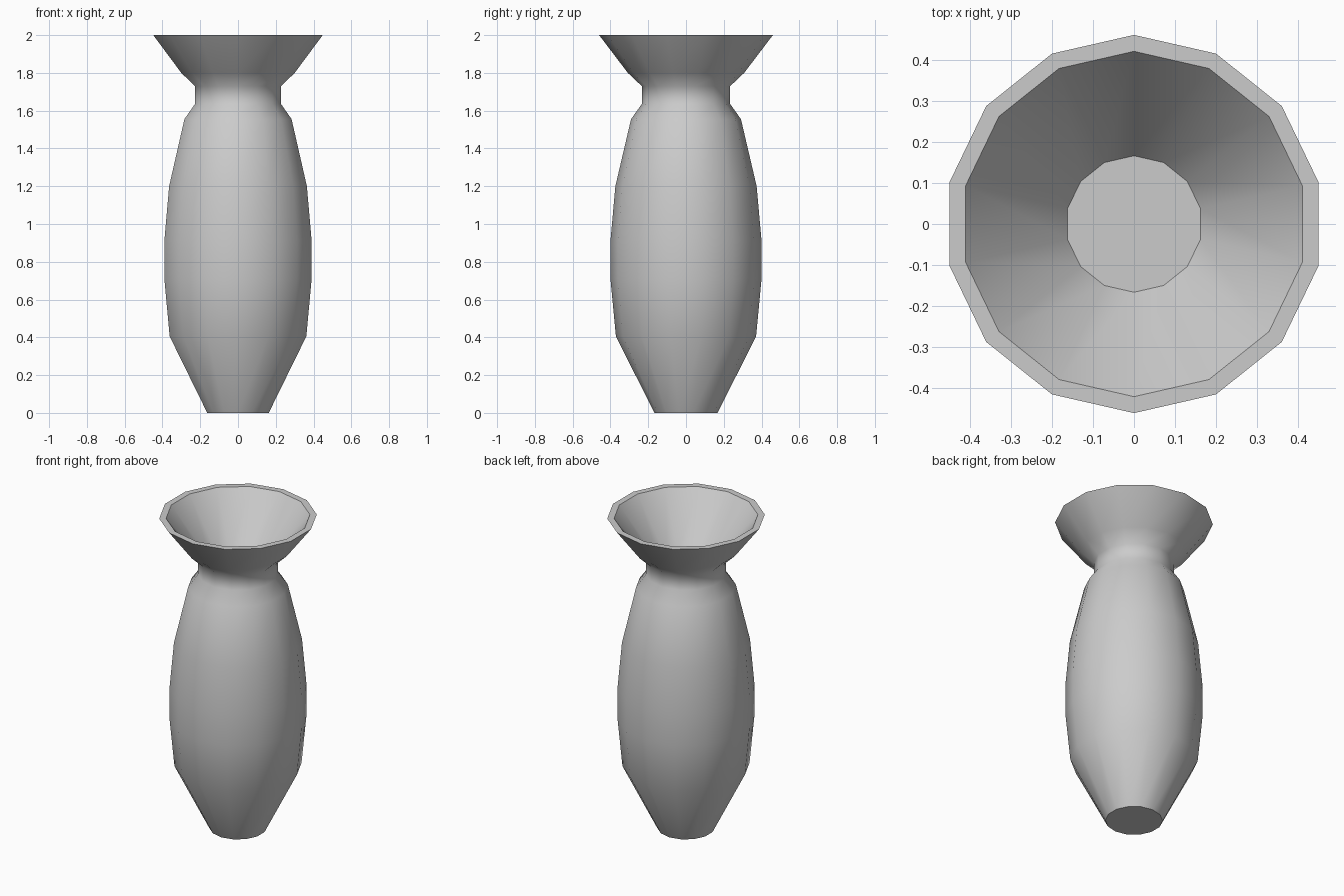
import bpy, bmesh, math

if "Cube" in bpy.data.objects:
    bpy.data.objects.remove(bpy.data.objects["Cube"])

SIDES = 14

# (radius, height) from the foot up the outside, over the rim and down into the funnel
PROFILE = [
    (0.167, 0.0), (0.371, 0.405), (0.40, 0.71), (0.40, 0.91), (0.374, 1.20),
    (0.291, 1.555), (0.234, 1.635), (0.234, 1.73), (0.308, 1.80), (0.46, 2.0),
    (0.42, 2.0), (0.166, 1.68),
]


def lathe(name, profile, sides):
    """Stack polygon rings along z, bridge them and cap both ends."""
    bm = bmesh.new()
    rings = []
    for r, z in profile:
        ring = []
        for i in range(sides):
            a = math.pi / 2 + 2 * math.pi * i / sides
            ring.append(bm.verts.new((r * math.cos(a), r * math.sin(a), z)))
        rings.append(ring)
    for low, high in zip(rings, rings[1:]):
        for i in range(sides):
            j = (i + 1) % sides
            bm.faces.new((low[i], low[j], high[j], high[i]))
    bm.faces.new(rings[0][::-1])
    bm.faces.new(rings[-1])
    bmesh.ops.recalc_face_normals(bm, faces=bm.faces[:])
    mesh = bpy.data.meshes.new(name)
    bm.to_mesh(mesh)
    bm.free()
    obj = bpy.data.objects.new(name, mesh)
    bpy.context.collection.objects.link(obj)
    return obj


# Vase body with flared mouth
vase = lathe("vase", PROFILE, SIDES)

# Smooth sides, crisp rim, foot and funnel floor
bpy.context.view_layer.objects.active = vase
vase.select_set(True)
bpy.ops.object.shade_smooth_by_angle(angle=math.radians(48))
